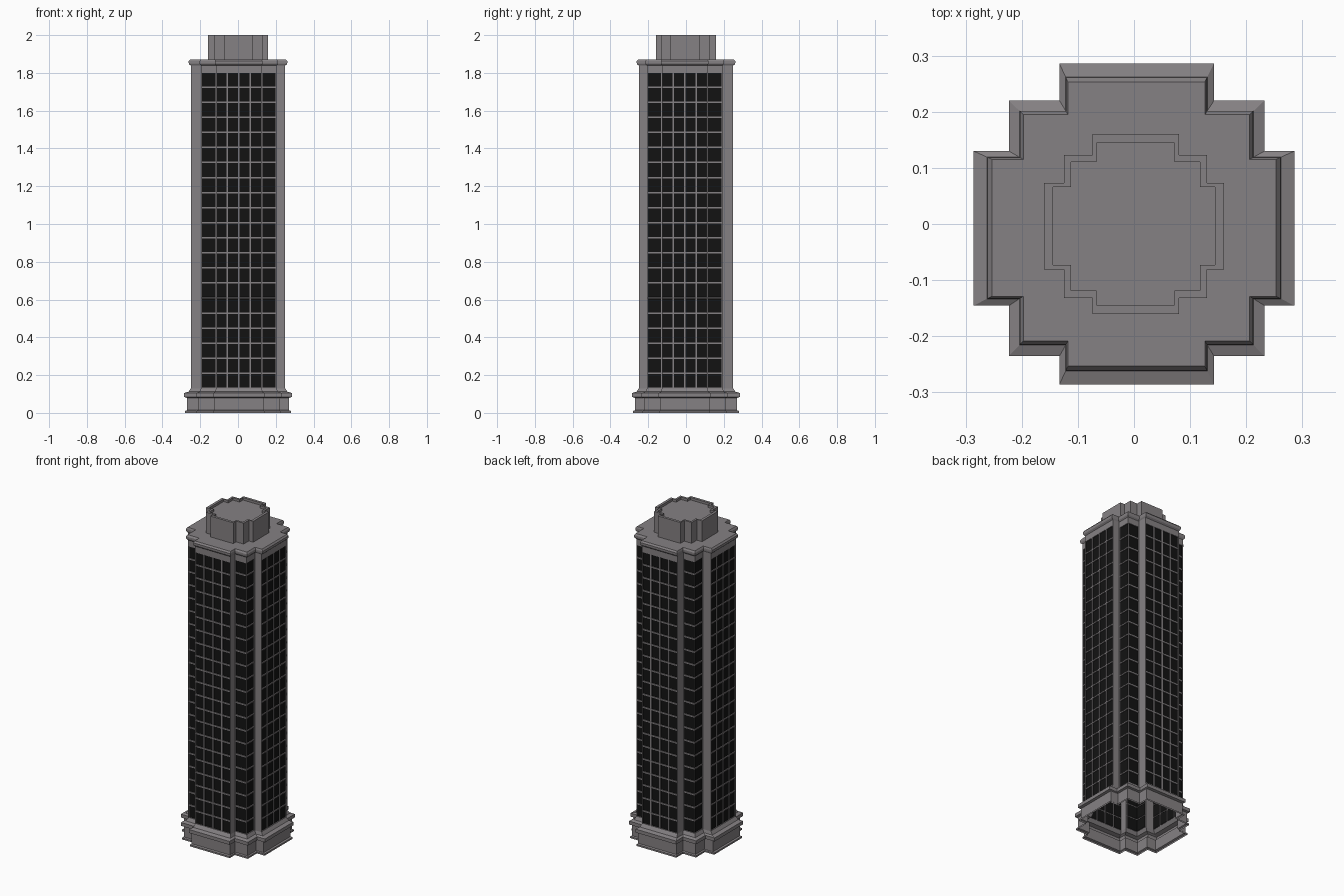
import bpy, bmesh

if "Cube" in bpy.data.objects:
    bpy.data.objects.remove(bpy.data.objects["Cube"])

def material(name, rgb):
    m = bpy.data.materials.new(name)
    m.diffuse_color = (*rgb, 1)
    m.use_nodes = True
    m.node_tree.nodes["Principled BSDF"].inputs["Base Color"].default_value = m.diffuse_color
    return m

STONE = material("warm grey stone", (0.235, 0.22, 0.228))
GLASS = material("black glass", (0.006, 0.006, 0.006))

# Stepped cross plan, unit size: arms reach 1, corners 0.797, arm half width 0.482
B, C = 0.797, 0.482
OFF = (0.017, -0.027)  # the steps sit slightly off centre

def plan():
    quarter = [(1, -C), (1, C), (B, C), (B, B), (C, B)]
    pts = []
    for _ in range(4):
        pts += quarter
        quarter = [(-y, x) for x, y in quarter]
    return [tuple(v if abs(v) > 0.99 else v + o for v, o in zip(p, OFF)) for p in pts]

PLAN = plan()
N = len(PLAN)

def ring(bm, s, z):
    return [bm.verts.new((x * s, y * s, z)) for x, y in PLAN]

def loft(bm, profile, cap=False):
    """Sweep the plan through (scale, height) steps."""
    rings = [ring(bm, s, z) for s, z in profile]
    for lo, hi in zip(rings, rings[1:]):
        for i in range(N):
            j = (i + 1) % N
            bm.faces.new((lo[i], lo[j], hi[j], hi[i]))
    if cap:
        bm.faces.new(rings[-1])

def finish(bm, name):
    me = bpy.data.meshes.new(name)
    bm.to_mesh(me)
    bm.free()
    me.materials.append(STONE)
    me.materials.append(GLASS)
    ob = bpy.data.objects.new(name, me)
    bpy.context.collection.objects.link(ob)
    return ob

def part(name, profile, cap=False):
    bm = bmesh.new()
    loft(bm, profile, cap)
    return finish(bm, name)

# Plinth with foot, wall, overhanging ledge and sloped top (open below)
part("plinth", [(0.281, 0), (0.281, 0.010), (0.271, 0.014), (0.271, 0.080),
                (0.286, 0.084), (0.286, 0.105), (0.262, 0.112), (0.250, 0.130)])

# Tower walls: window cells on the arm ends and corners, plain step walls between
S, Z0, Z1, ROWS = 0.250, 0.130, 1.804, 21
bm = bmesh.new()
windows = []
for i in range(N):
    (x0, y0), (x1, y1) = PLAN[i], PLAN[(i + 1) % N]
    cols = (4, 0, 1, 1, 0)[i % 5]
    nc, nr = max(cols, 1), ROWS if cols else 1
    grid = [[bm.verts.new((S * (x0 + (x1 - x0) * c / nc),
                           S * (y0 + (y1 - y0) * c / nc),
                           Z0 + (Z1 - Z0) * r / nr))
             for c in range(nc + 1)] for r in range(nr + 1)]
    for r in range(nr):
        for c in range(nc):
            f = bm.faces.new((grid[r][c], grid[r][c + 1],
                              grid[r + 1][c + 1], grid[r + 1][c]))
            if cols:
                windows.append(f)
bm.normal_update()
bmesh.ops.inset_individual(bm, faces=windows, thickness=0.0055, depth=0)
bmesh.ops.inset_individual(bm, faces=windows, thickness=0.0002, depth=-0.005)
for f in windows:
    f.material_index = 1
finish(bm, "tower_walls")

# Cornice and flat roof
part("cornice_roof", [(0.250, 1.804), (0.250, 1.838), (0.259, 1.846),
                      (0.261, 1.852), (0.261, 1.862), (0.253, 1.872)], cap=True)

# Roof penthouse with a low parapet
part("penthouse", [(0.160, 1.870), (0.160, 2.0), (0.144, 2.0), (0.144, 1.985)], cap=True)
